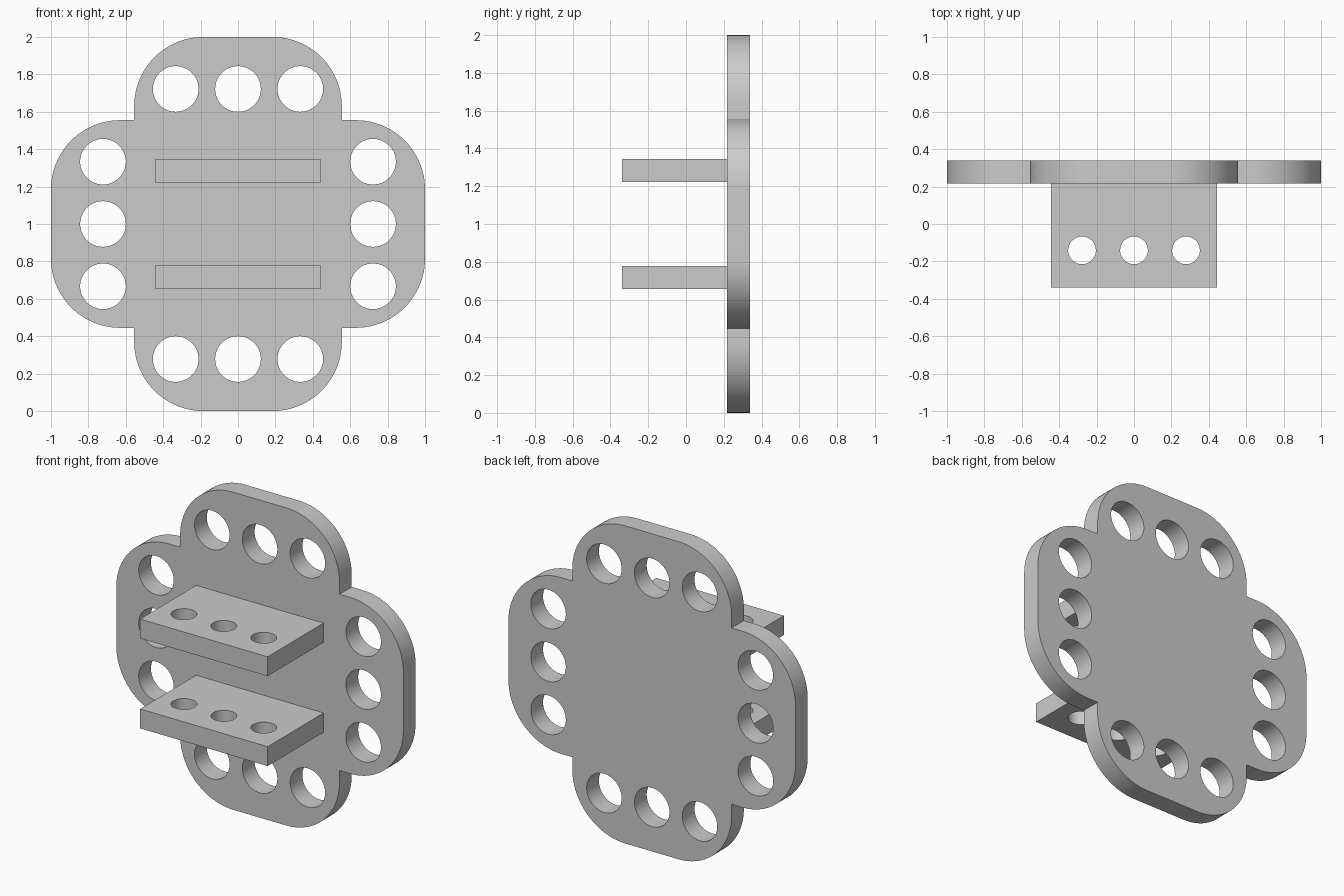
import bpy, bmesh
from math import radians, cos, sin
from mathutils import Matrix, Vector

if "Cube" in bpy.data.objects:
    bpy.data.objects.remove(bpy.data.objects["Cube"], do_unlink=True)

THICK = 0.122
FRONT, BACK = -0.339, 0.339

grey = bpy.data.materials.new("plain_grey")
grey.use_nodes = True
grey.diffuse_color = (0.6, 0.6, 0.6, 1)
grey.node_tree.nodes["Principled BSDF"].inputs["Base Color"].default_value = (0.6, 0.6, 0.6, 1)


def arc(cx, cy, radius, start, end, steps):
    """Points along an arc, both ends included."""
    angles = [radians(start + (end - start) * i / steps) for i in range(steps + 1)]
    return [Vector((cx + radius * cos(a), cy + radius * sin(a), 0)) for a in angles]


def prism(bm, points, low, high):
    """Closed prism of an outline between two heights."""
    face = bm.faces.new([bm.verts.new((p.x, p.y, low)) for p in points])
    grown = bmesh.ops.extrude_face_region(bm, geom=[face], use_keep_orig=True)
    top = [v for v in grown["geom"] if isinstance(v, bmesh.types.BMVert)]
    bmesh.ops.translate(bm, verts=top, vec=(0, 0, high - low))


def make_object(name, bm):
    bmesh.ops.recalc_face_normals(bm, faces=bm.faces)
    mesh = bpy.data.meshes.new(name)
    bm.to_mesh(mesh)
    bm.free()
    obj = bpy.data.objects.new(name, mesh)
    bpy.context.collection.objects.link(obj)
    return obj


def drilled_plate(name, outline, holes, radius, placement):
    """Slab of the outline with round through holes, set in place."""
    bm = bmesh.new()
    prism(bm, outline, 0, THICK)
    obj = make_object(name, bm)
    bm = bmesh.new()
    for x, y in holes:
        prism(bm, arc(x, y, radius, 0, 360, 64)[:-1], -0.1, THICK + 0.1)
    cutter = make_object(name + "_drill", bm)
    cutter.hide_render = True

    mod = obj.modifiers.new("holes", "BOOLEAN")
    mod.object, mod.operation, mod.solver = cutter, "DIFFERENCE", "EXACT"
    bpy.context.view_layer.update()
    graph = bpy.context.evaluated_depsgraph_get()
    mesh = bpy.data.meshes.new_from_object(obj.evaluated_get(graph))
    obj.modifiers.clear()
    obj.data = mesh
    bpy.data.objects.remove(cutter, do_unlink=True)

    mesh.transform(placement)
    mesh.materials.clear()
    mesh.materials.append(grey)
    mesh.shade_smooth()
    mesh.set_sharp_from_angle(angle=radians(30))
    return obj


# Back plate: one rounded arm and its three holes, turned four times
half, corner = 0.555, 0.37
arm = [Vector((half, -half, 0))]
arm += arc(1 - corner, corner - half, corner, -90, 0, 24)
arm += arc(1 - corner, half - corner, corner, 0, 90, 24)
arm_holes = [Vector((0.722, y, 0)) for y in (-0.333, 0, 0.333)]
outline, holes = [], []
for turn in range(4):
    spin = Matrix.Rotation(radians(90 * turn), 3, "Z")
    outline += [spin @ p for p in arm]
    holes += [(spin @ h).xy for h in arm_holes]
upright = Matrix.Translation((0, BACK, 1)) @ Matrix.Rotation(radians(90), 4, "X")
drilled_plate("back_plate", outline, holes, 0.122, upright)

# Two level tabs reaching forward from the plate
wide, rear = 0.444, BACK - THICK
tab = [Vector(p) for p in ((-wide, FRONT, 0), (wide, FRONT, 0), (wide, rear, 0), (-wide, rear, 0))]
tab_holes = [(x, -0.141) for x in (-0.278, 0, 0.278)]
for name, base in (("lower_tab", 0.656), ("upper_tab", 1.222)):
    drilled_plate(name, tab, tab_holes, 0.074, Matrix.Translation((0, 0, base)))
